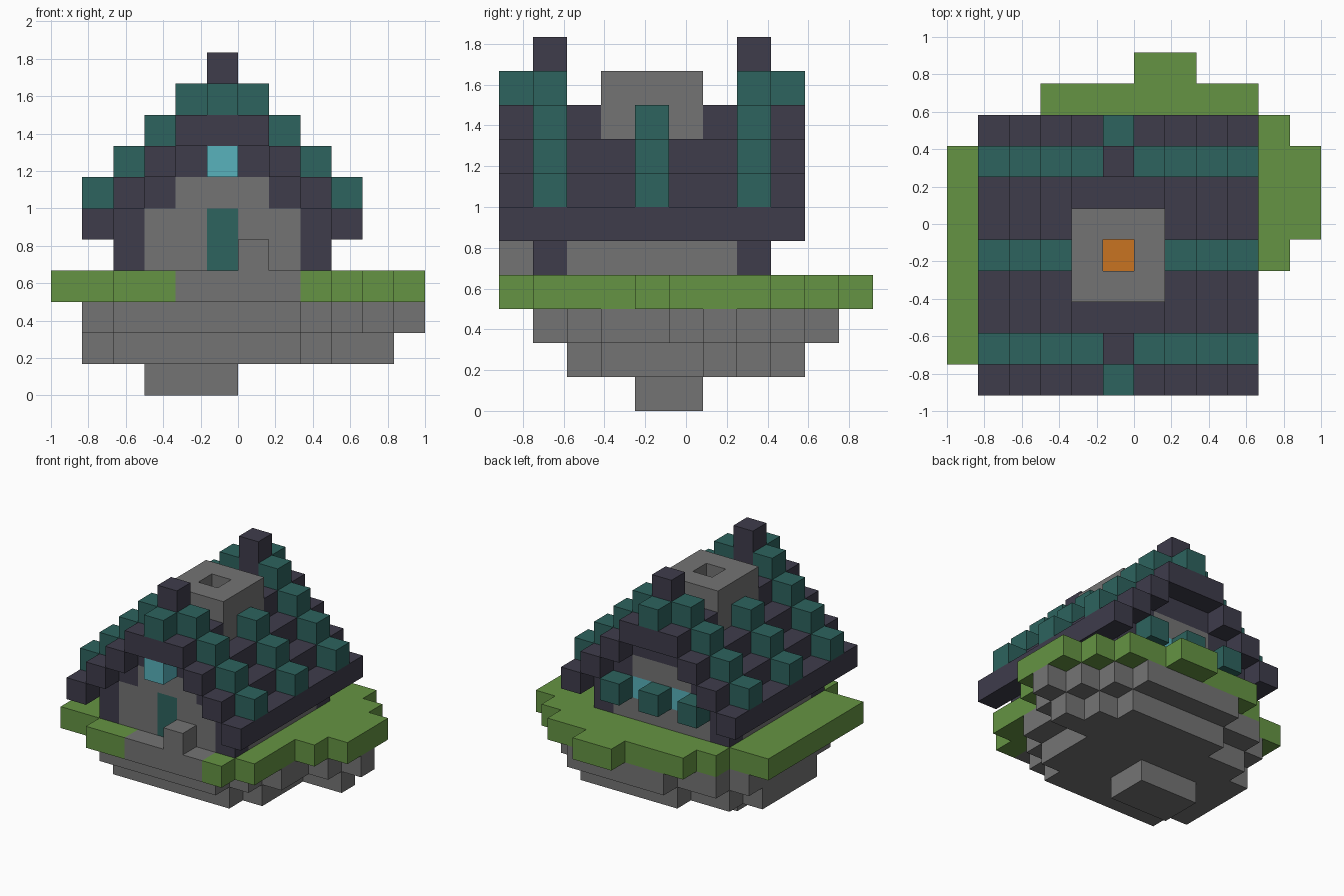
import bpy
import bmesh
from mathutils import Vector

if "Cube" in bpy.data.objects:
    bpy.data.objects.remove(bpy.data.objects["Cube"], do_unlink=True)

CELL = 1 / 6
ORIGIN = Vector((-1.0, -5.5 * CELL, 0.0))
MIRROR = 10  # the house is symmetric: column i pairs with column MIRROR - i


def material(name, rgb):
    lin = [((c / 255 + 0.055) / 1.055) ** 2.4 for c in rgb] + [1.0]
    mat = bpy.data.materials.new(name)
    mat.use_nodes = True
    mat.diffuse_color = lin
    bsdf = mat.node_tree.nodes["Principled BSDF"]
    bsdf.inputs["Base Color"].default_value = lin
    bsdf.inputs["Roughness"].default_value = 0.9
    return mat


stone = material("stone grey", (116, 116, 116))
slate = material("dark slate", (62, 60, 75))
teal = material("teal", (45, 99, 94))
grass = material("grass green", (101, 148, 67))
glass = material("light blue glass", (88, 178, 188))
ember = material("ember orange", (200, 115, 33))


def box(i, j, k):
    """Cells in inclusive ranges; each argument is a number or a (first, last) pair."""
    spans = [(a, a) if isinstance(a, int) else a for a in (i, j, k)]
    r = [range(a, b + 1) for a, b in spans]
    return {(x, y, z) for x in r[0] for y in r[1] for z in r[2]}


def both(cells):
    return cells | {(MIRROR - x, y, z) for x, y, z in cells}


def slab(k, rows):
    """One layer from {row j: (first, last) column}."""
    return set().union(*(box(cols, j, k) for j, cols in rows.items()))


def build(name, mat, cells):
    """Turn a set of cells into one mesh that keeps only its outer faces."""
    bm = bmesh.new()
    for cell in sorted(cells):
        for axis in range(3):
            for side in (0, 1):
                near = list(cell)
                near[axis] += 2 * side - 1
                if tuple(near) in cells:
                    continue
                u, v = (axis + 1) % 3, (axis + 2) % 3
                ring = []
                for du, dv in ((0, 0), (1, 0), (1, 1), (0, 1)):
                    p = Vector(cell)
                    p[axis] += side
                    p[u] += du
                    p[v] += dv
                    ring.append(bm.verts.new(ORIGIN + p * CELL))
                bm.faces.new(ring if side else ring[::-1])
    bmesh.ops.remove_doubles(bm, verts=bm.verts, dist=1e-4)
    mesh = bpy.data.meshes.new(name)
    bm.to_mesh(mesh)
    bm.free()
    mesh.materials.append(mat)
    obj = bpy.data.objects.new(name, mesh)
    bpy.context.collection.objects.link(obj)


# Floating rock, narrowing downwards
rock = box((3, 5), (4, 5), 0)
rock |= slab(1, {2: (2, 7), 3: (1, 8), 4: (1, 8), 5: (1, 8),
                 6: (1, 10), 7: (2, 9), 8: (4, 8)})
rock |= slab(2, {1: (2, 7), 2: (1, 8), 3: (1, 9), 4: (1, 9), 5: (1, 10),
                 6: (1, 11), 7: (1, 10), 8: (2, 9), 9: (4, 8)})
build("rock_base", stone, rock)

# Lawn with a stone path at the front
path = box((4, 7), 0, 3)
lawn = slab(3, {0: (2, 8), 1: (0, 9), 2: (0, 9), 3: (0, 9), 4: (0, 10),
                5: (0, 11), 6: (0, 11), 7: (0, 11), 8: (2, 10),
                9: (3, 9), 10: (6, 7)})
build("lawn", grass, lawn - path)
build("path", stone, path)
build("path_post", stone, box(6, 0, 4))

# Door and rear windows are set into the walls
door = box(5, 1, (4, 5))
windows = both(box(4, 7, 5))
build("door", teal, door)
build("rear_windows", glass, windows)
build("shutters", teal, both(box(3, 8, 5)) | box(5, 8, 5))

# Corner posts and gable trim
trim = set()
for j in (1, 7):
    trim |= both(box(2, j, (4, 5)) | box(3, j, 6) | box(4, j, 7)) | box(5, j, 7)
build("timber_frame", slate, trim)

# Walls
walls = both(box(2, (2, 6), (4, 5)))
for j in (1, 7):
    walls |= box((3, 7), j, (4, 5)) | box((4, 6), j, 6)
build("walls", stone, walls - door - windows)

# Chimney shaft with a fire at the bottom
shaft = box(5, 4, (4, 9))
chimney = box((4, 6), (3, 5), (5, 9)) - shaft
build("chimney", stone, chimney)
build("fire", ember, box(5, 4, 4))

# Stepped roof
roof = both(box(1, (0, 8), 5) | box(2, (0, 8), 6) | box(3, (0, 8), 7))
roof |= box((4, 6), (0, 8), 8) - chimney - shaft
build("roof", slate, roof)

# Raised roof ribs, ridge caps and finials
ribs = set()
for j in (1, 4, 7):
    for step in range(4):
        ribs |= both(box(1 + step, j, 6 + step))
ribs |= box(5, 0, 9) | box(5, 8, 9)
build("roof_ribs", teal, ribs - chimney)
build("finials", slate, box(5, 1, (9, 10)) | box(5, 7, (9, 10)))

# Lantern hanging under the front gable
build("lantern", glass, box(5, 0, 7))
